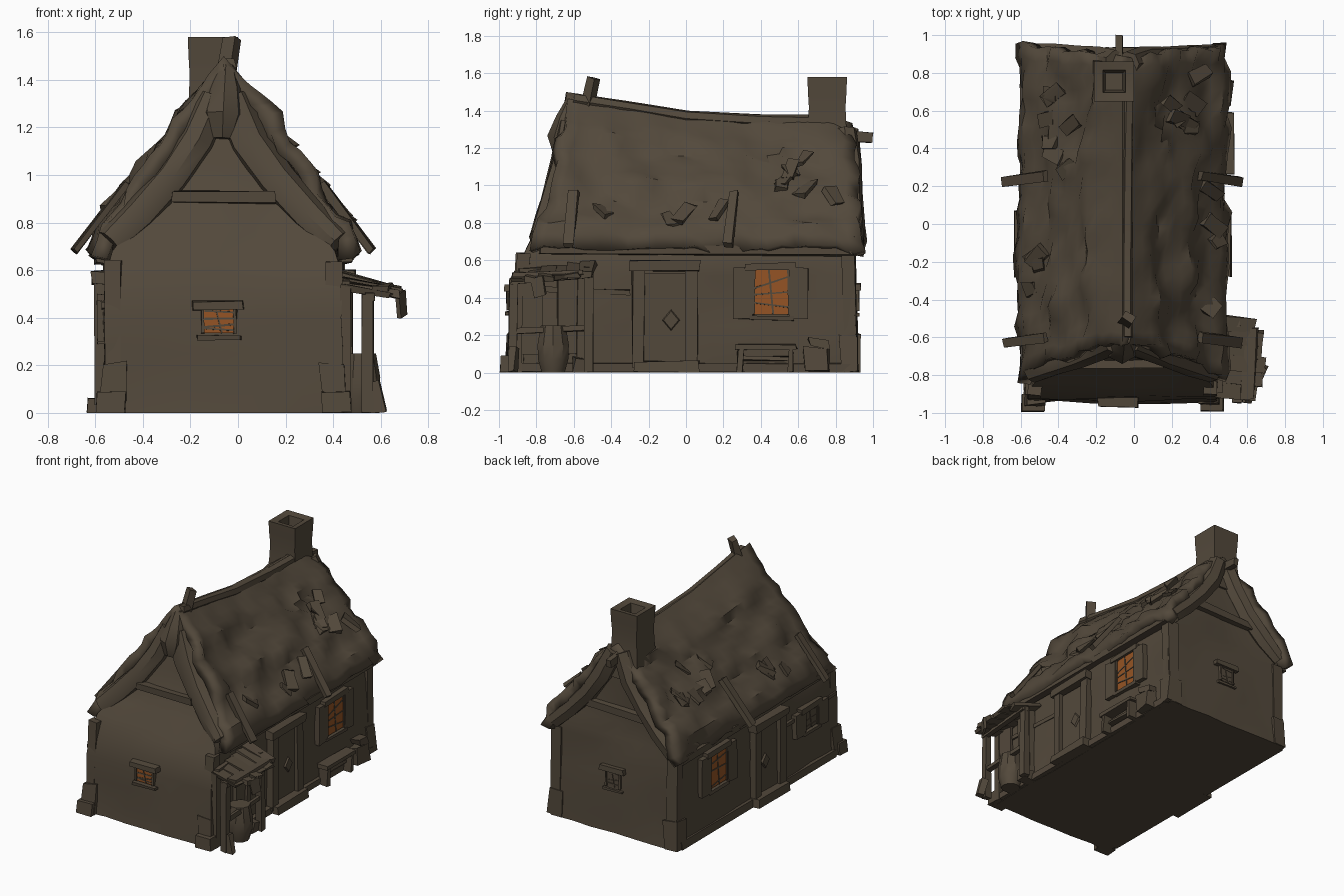
import bpy, bmesh, math, random
from mathutils import Vector, noise

if "Cube" in bpy.data.objects:
    bpy.data.objects.remove(bpy.data.objects["Cube"])

random.seed(4)
CX = -0.06  # house centre line


def material(name, col):
    m = bpy.data.materials.new(name)
    m.diffuse_color = (*col, 1)
    m.use_nodes = True
    m.node_tree.nodes["Principled BSDF"].inputs["Base Color"].default_value = m.diffuse_color
    return m


BROWN = material("weathered brown", (0.086, 0.066, 0.044))
GLOW = material("orange glass", (0.30, 0.088, 0.018))


def finish(name, bm, mat, recalc=True):
    if recalc:
        bmesh.ops.recalc_face_normals(bm, faces=bm.faces[:])
    me = bpy.data.meshes.new(name)
    bm.to_mesh(me)
    bm.free()
    me.materials.append(mat)
    ob = bpy.data.objects.new(name, me)
    bpy.context.collection.objects.link(ob)
    return ob


def beam(name, p, q, w, h, mat=BROWN, jit=0.006):
    """Slightly crooked box from p to q, w wide sideways and h high."""
    p, q = Vector(p), Vector(q)
    d = (q - p).normalized()
    if abs(d.z) > 0.98:
        side, up = Vector((1, 0, 0)), Vector((0, 1, 0))
    else:
        side = d.cross(Vector((0, 0, 1))).normalized()
        up = side.cross(d)
    bm = bmesh.new()
    bmesh.ops.create_cube(bm, size=1)
    for v in bm.verts:
        c = v.co
        v.co = p.lerp(q, c.z + 0.5) + side * c.x * w + up * c.y * h
        v.co += Vector([random.uniform(-jit, jit) for _ in range(3)])
        v.co.z = max(v.co.z, 0)
    return finish(name, bm, mat)


def loft(name, rings, mat=BROWN, cap=True):
    bm = bmesh.new()
    vs = [[bm.verts.new(c) for c in r] for r in rings]
    n = len(rings[0])
    for a, b in zip(vs, vs[1:]):
        for i in range(n):
            bm.faces.new((a[i], a[(i + 1) % n], b[(i + 1) % n], b[i]))
    if cap:
        bm.faces.new(vs[0])
        bm.faces.new(vs[-1])
    return finish(name, bm, mat)


def tube(name, pts, radii, sides=7):
    pts = [Vector(p) for p in pts]
    rings = []
    for i, p in enumerate(pts):
        d = (pts[min(i + 1, len(pts) - 1)] - pts[max(i - 1, 0)]).normalized()
        a = d.cross(Vector((0.03, 1, 0.05))).normalized()
        b = d.cross(a)
        rings.append([p + (a * math.cos(k * math.tau / sides) + b * math.sin(k * math.tau / sides))
                      * radii[i] * random.uniform(0.88, 1.1) for k in range(sides)])
    return loft(name, rings)


def interp(tab, x):
    if x <= tab[0][0]:
        return tab[0][1]
    for (a, va), (b, vb) in zip(tab, tab[1:]):
        if x <= b:
            return va + (vb - va) * (x - a) / (b - a)
    return tab[-1][1]


# House body: walls and gables, front leaning back above the eaves
WIDTH = [(0, .50), (.6, .495), (.68, .47), (.88, .31), (1.2, .10), (1.32, .02)]
FRONT = [(0, -.95), (.5, -.92), (.64, -.86), (.88, -.73), (1.2, -.66), (1.32, -.62)]
BACK = [(0, .92), (.6, .89), (1.32, .84)]
rings = []
for z in (0, .1, .25, .4, .52, .62, .68, .78, .88, 1.05, 1.2, 1.32):
    w, f, b = interp(WIDTH, z), interp(FRONT, z), interp(BACK, z)
    ring = [(CX - w + 2 * w * i / 6, f) for i in range(6)]
    ring += [(CX + w, f + (b - f) * i / 12) for i in range(12)]
    ring += [(CX + w - 2 * w * i / 6, b) for i in range(6)]
    ring += [(CX - w, b + (f - b) * i / 12) for i in range(12)]
    rings.append([Vector((x + .022 * noise.noise((x * 4, y * 4, z * 4)),
                          y + .022 * noise.noise((x * 4, y * 4, z * 4 + 9)), z)) for x, y in ring])
loft("house_walls", rings)

# Thatched roof: lumpy sagging sheet with overlapping courses
PD = [(0, 0), (.1, .055), (.2, .12), (.35, .21), (.5, .285), (.7, .405), (.88, .515), (1, .55)]
PZ = [(0, 1.40), (.1, 1.35), (.2, 1.285), (.35, 1.18), (.5, 1.07), (.7, .93), (.88, .79), (1, .655)]
RF = [(.65, -.84), (.9, -.74), (1.2, -.66), (1.5, -.62)]
RB = [(.6, .965), (.9, .93), (1.2, .915), (1.4, .89)]
SAG = [(-.63, .10), (-.3, .05), (0, .0), (.4, -.02), (.75, -.02), (.9, -.07)]
NU, NV = 34, 24
bm = bmesh.new()
grid = []
for j in range(NV + 1):
    row = []
    for i in range(NU + 1):
        t = i / NU * 2 - 1
        u, s = abs(t), (1 if t > 0 else -1)
        d, z = interp(PD, u), interp(PZ, u)
        y = interp(RF, z) + (interp(RB, z) - interp(RF, z)) * j / NV
        z += interp(SAG, y) * (1 - u) ** 1.5
        saw = (u * 3 + .8 * noise.noise((s * 5, y * 3.5, 2))) % 1
        k = noise.noise((s * 3 + d * 4, y * 5, z * 4)) + random.uniform(-.3, .3)
        off = (.035 * (saw - .45) + .045 * k) * min(1, u * 3)
        row.append(bm.verts.new((CX + s * (d + off * .7), y + .035 * noise.noise((d * 9, z * 9, s)),
                                 z + off * .7 + (.03 * noise.noise((y * 6, s, 1)) if u > .9 else 0))))
    grid.append(row)
for a, b in zip(grid, grid[1:]):
    for i in range(NU):
        bm.faces.new((a[i], a[i + 1], b[i + 1], b[i]))
roof = finish("thatched_roof", bm, BROWN, recalc=False)
sol = roof.modifiers.new("thickness", "SOLIDIFY")
sol.thickness, sol.offset = 0.07, -1

# Ridge cap, ridge pole end, leaning front finial and thatch knot over the front gable
tube("ridge_cap", [(CX + .02, y, 1.365 + interp(SAG, y)) for y in (-.6, -.3, 0, .4, .66)], [.035] * 5, 6)
beam("ridge_pole", (-.08, .82, 1.27), (-.08, .995, 1.255), .035, .06)
beam("front_finial", (-.06, -.54, 1.36), (-.03, -.49, 1.575), .06, .05)
tube("front_gable_knot", [(-.05, -.60, 1.46), (-.055, -.62, 1.36), (-.06, -.64, 1.25), (-.065, -.655, 1.15)],
     [.035, .075, .095, .05], 8)

# Chimney with a hollow top
cy = .755
loft("chimney", [[(-.105 + a * r, cy + b * r, z) for a, b in ((-1, -1), (1, -1), (1, 1), (-1, 1))]
                 for r, z in ((.12, 1.1), (.102, 1.32), (.098, 1.42), (.103, 1.5), (.106, 1.58),
                              (.06, 1.57), (.045, 1.46))])

# Gable rafters, tie beams, corner posts and foot stones
RAFTER = [(.03, 1.32, .08), (.11, 1.14, .085), (.22, .98, .08), (.36, .83, .075), (.48, .715, .065)]
for s, side in ((-1, "left"), (1, "right")):
    tube(f"front_rafter_{side}", [(CX + s * d, interp(RF, z) + .035, z) for d, z, r in RAFTER],
         [r for d, z, r in RAFTER], 8)
    tube(f"back_rafter_{side}", [(CX + s * d, interp(RB, z) - .05, z - .03) for d, z, r in RAFTER],
         [r * .85 for d, z, r in RAFTER])
    x = CX + s * .465
    beam(f"front_post_{side}", (x, -.915, 0), (x, -.87, .64), .07, .07)
    beam(f"back_post_{side}", (x, .885, 0), (x, .87, .64), .08, .07)
    beam(f"front_foot_stone_{side}", (x + s * .005, -.92, 0), (x - s * .005, -.905, .21), .11, .10, jit=.012)
    beam(f"front_toe_stone_{side}", (x + s * .01, -.95, 0), (x + s * .005, -.945, .09), .12, .09, jit=.004)
    beam(f"back_foot_stone_{side}", (x + s * .005, .875, 0), (x, .875, .2), .11, .10, jit=.012)
    beam(f"eave_beam_{side}", (CX + s * .515, -.78, .655), (CX + s * .515, .9, .65), .05, .05)
beam("front_tie_beam", (-.28, -.735, .91), (.16, -.735, .905), .06, .05)
beam("back_tie_beam", (-.3, .88, .87), (.18, .88, .875), .05, .05)


def window(name, c, out, half, z0, z1, pane, shutters=True, shards=3):
    """Framed window at wall point c (x, y), facing along out."""
    out = Vector((*out, 0))
    al = Vector((out.y, -out.x, 0))
    c = Vector((*c, 0))
    zm = (z0 + z1) / 2

    def bar(part, a0, za, a1, zb, dep, th, hgt, mat=BROWN, jit=.004):
        o = c + out * dep
        flat = abs(a0 - a1) > .03
        w, h = (th, hgt) if flat or abs(out.x) > .5 else (hgt, th)
        beam(f"{name}_{part}", o + al * a0 + Vector((0, 0, za)), o + al * a1 + Vector((0, 0, zb)), w, h, mat, jit)

    bar("pane", -half, zm, half, zm, .012, .008, z1 - z0, pane, 0)
    bar("lintel", -half - .04, z1 + .02, half + .05, z1 + .015, .01, .05, .035)
    bar("sill", -half - .03, z0 - .02, half + .03, z0 - .02, .01, .04, .02)
    for s in (-1, 1):
        bar("jamb", s * (half + .005), z0, s * (half + .005), z1, .01, .03, .014)
        if shutters:
            bar("shutter", s * (half + .06), z0 - .02, s * (half + .06), z1 + .01, .01, .04, .1)
    # broken, crooked glazing bars
    bar("mullion", -.012, z0, .012, z1, .0165, .006, .01, BROWN, .001)
    for k in range(shards):
        f = (k + .5) / shards
        g = min(.95, max(.05, f + random.uniform(-.3, .3)))
        bar("glazing_bar", -half, z0 + (z1 - z0) * f, half, z0 + (z1 - z0) * g, .0165, .006, .008, BROWN, .001)


for s, side in ((-1, "left"), (1, "right")):
    X = CX + s * .5
    window(f"{side}_window", (X, .455), (s, 0), .09, .31, .55, GLOW)
    # Door with frame, small diamond light and step
    beam(f"{side}_door", (X, -.11, .06), (X, -.11, .53), .025, .23, jit=.003)
    for k, y in enumerate((-.255, .03)):
        beam(f"{side}_door_post_{k}", (X + s * .015, y, .03), (X + s * .015, y, .56), .05, .065)
    beam(f"{side}_door_lintel", (X + s * .02, -.30, .57), (X + s * .02, .075, .57), .07, .055)
    loft(f"{side}_door_light", [[(X + s * dx, -.08 + r * a, .28 + r * b) for a, b in
                                 ((-1, 0), (0, -1.2), (1, 0), (0, 1.2))] for dx, r in ((.01, .05), (.025, .04))])
    beam(f"{side}_door_step", (X + s * .03, -.28, .03), (X + s * .03, .07, .03), .09, .06)
    # Battens lying down the slope
    for k, y in enumerate((-.62, .235)):
        beam(f"{side}_batten_{k}", (CX + s * .41, y + .02, .965), (CX + s * .625, y - .01, .68), .05, .03)
    # Loose roof slats and broken patches, lying along the slope
    for k in range(11):
        y, u = random.uniform(.33, .8), random.uniform(.36, .66)
        if k > 6:
            y, u = random.uniform(-.6, .6), random.uniform(.7, .82)
        v = u + random.uniform(.08, .14)
        beam(f"{side}_loose_slat_{k}", (CX + s * (interp(PD, u) + .005), y, interp(PZ, u) + .005),
             (CX + s * (interp(PD, v) + .015), y + random.uniform(-.08, .08), interp(PZ, v) + .015),
             .07, .02, jit=.012)
    beam(f"{side}_wall_rail", (X, -.9, .45), (X, -.3, .43), .025, .025)
    beam(f"{side}_ground_sill", (X, -.88, .025), (X, .88, .025), .05, .05)
window("front_window", (-.08, -.935), (0, -1), .062, .335, .435, GLOW, False, 4)
window("back_window", (-.06, .90), (0, 1), .05, .33, .44, BROWN, False)
window("left_front_window", (CX - .5, -.6), (-1, 0), .07, .32, .46, BROWN)

# Bench and crates by the right wall
beam("bench_seat", (.49, .26, .135), (.49, .59, .135), .08, .025)
beam("bench_rail", (.47, .28, .075), (.47, .57, .075), .03, .02)
for k, y in enumerate((.29, .56)):
    beam(f"bench_leg_{k}", (.49, y, 0), (.49, y, .125), .07, .03)
beam("crate", (.475, .7, 0), (.475, .7, .13), .09, .13, jit=.012)
beam("crate_top", (.47, .66, .16), (.47, .77, .15), .08, .04, jit=.012)

# Lean-to porch: posts, rails, ragged slat roof, barrel
for k, (x, y, h) in enumerate(((.545, -.925, .5), (.545, -.52, .56), (.455, -.9, .53), (.46, -.56, .56))):
    beam(f"porch_post_{k}", (x, y, 0), (x, y, h), .045, .045)
beam("porch_plate", (.555, -.94, .485), (.555, -.5, .525), .035, .04)
beam("porch_rail", (.545, -.92, .22), (.545, -.53, .24), .03, .035)
for k, reach in enumerate((.64, .685, .69, .67, .68, .64)):
    y = -.89 + k * .07
    beam(f"porch_slat_{k}", (.43, y + .02, .535 + k * .009), (reach, y, .49 + k * .006), .08, .025, jit=.01)
beam("porch_hanging_slat", (.68, -.80, .51), (.69, -.78, .41), .018, .07)
beam("porch_cross_slat", (.6, -.93, .52), (.62, -.55, .535), .07, .02)
beam("leaning_board", (.6, -.93, 0), (.57, -.92, .13), .04, .05)
for k, y in enumerate((-.83, -.62)):
    beam(f"porch_back_board_{k}", (.45, y, .1), (.455, y, .56), .03, .13)
loft("barrel", [[(.51 + r * math.cos(a * math.tau / 10), -.71 + r * math.sin(a * math.tau / 10), z)
                 for a in range(10)] for r, z in ((.065, 0), (.085, .07), (.088, .15), (.07, .25))])
beam("firewood", (.5, -.6, .04), (.5, -.53, .04), .1, .08, jit=.012)

# Smooth shading with crisp edges
for ob in bpy.context.scene.objects:
    ob.select_set(True)
    bpy.context.view_layer.objects.active = ob
bpy.ops.object.shade_smooth_by_angle(angle=math.radians(35))
